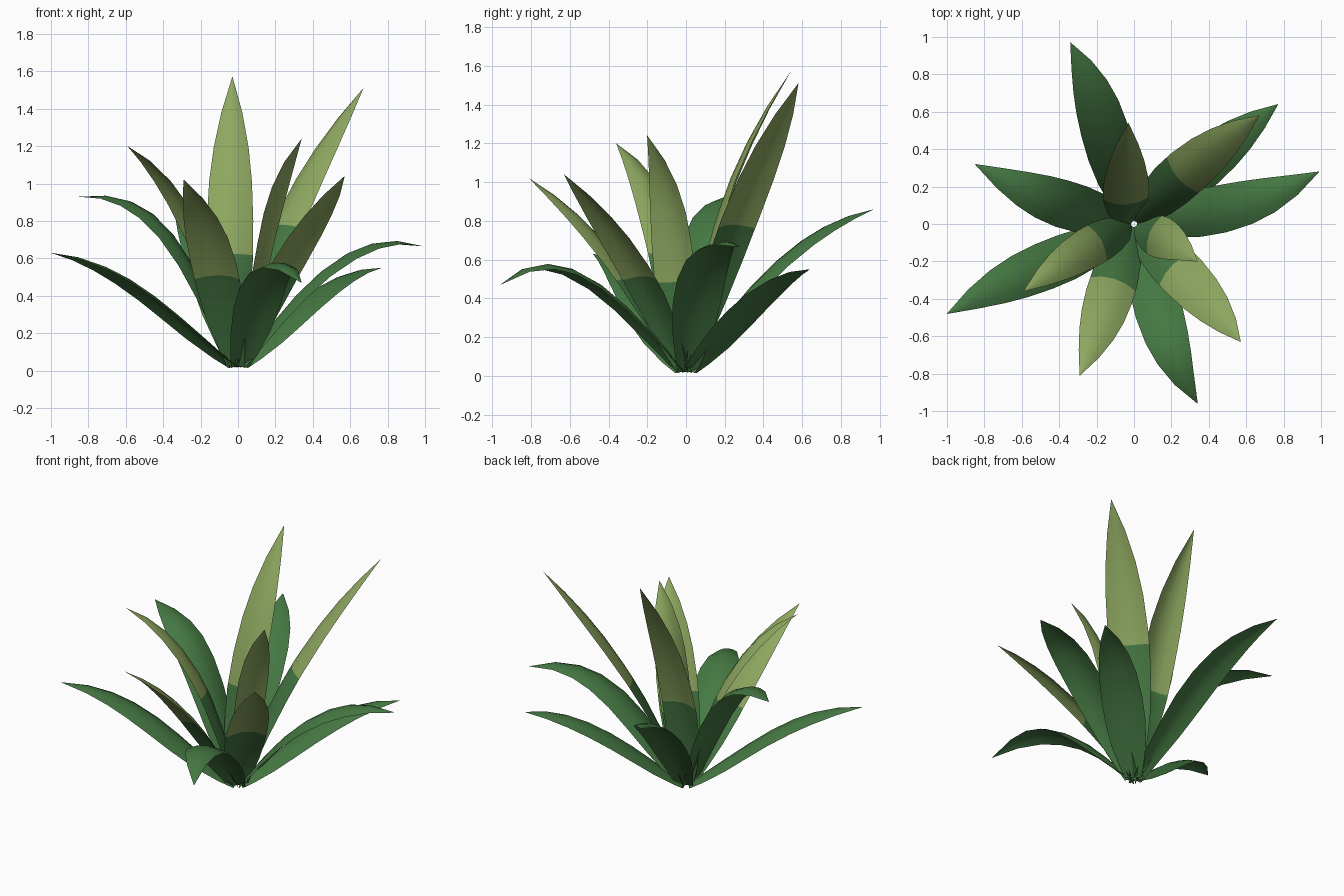
import bpy
from mathutils import Vector

if "Cube" in bpy.data.objects:
    bpy.data.objects.remove(bpy.data.objects["Cube"])


def material(name, rgb):
    m = bpy.data.materials.new(name)
    m.diffuse_color = (*rgb, 1.0)
    m.use_nodes = True
    m.node_tree.nodes["Principled BSDF"].inputs["Base Color"].default_value = m.diffuse_color
    return m


GREEN = material("deep green", (0.060, 0.190, 0.056))
LIME = material("pale green", (0.270, 0.390, 0.118))

# Half-width along the leaf: (position, half width)
WIDTH = [(0, .05), (.08, .075), (.22, .11), (.36, .126), (.5, .128), (.64, .118),
         (.76, .096), (.88, .058), (1, .001)]
ACROSS = (-1, -.5, 0, .5, 1)
FOLD = -.28


def half_width(t):
    for (a, wa), (b, wb) in zip(WIDTH, WIDTH[1:]):
        if t <= b:
            return wa + (wb - wa) * (t - a) / (b - a)
    return .001


def spine(p, t):
    # Cubic through four points at t = 0, 1/3, 2/3, 1
    total = Vector((0, 0, 0))
    for i in range(4):
        w = 1.0
        for j in range(4):
            if j != i:
                w *= (3 * t - j) / (i - j)
        total += p[i] * w
    return total


def leaf(name, mid1, mid2, tip, split=None, wide=1.0):
    out = Vector((mid1[0], mid1[1], 0)).normalized()
    base = out * .02 + Vector((0, 0, .02))
    p = [base, Vector(mid1), Vector(mid2), Vector(tip)]
    stations = sorted({w[0] for w in WIDTH} | ({split} if split else set()))
    verts, faces, mats = [], [], []
    n = len(ACROSS)
    for r, t in enumerate(stations):
        tangent = (spine(p, t + .01) - spine(p, t - .01)).normalized()
        side = tangent.cross(Vector((0, 0, 1))).normalized()
        up = side.cross(tangent)
        hw = half_width(t) * wide
        for u in ACROSS:                      # gently arched cross-section
            v = spine(p, t) + side * u * hw + up * (u * u - .4) * hw * FOLD
            v.z = max(v.z, 0)
            verts.append(v)
        if r:
            for c in range(n - 1):
                a = (r - 1) * n + c
                faces.append((a, a + 1, a + n + 1, a + n))
                mats.append(1 if split and t > split + 1e-5 else 0)
    me = bpy.data.meshes.new(name)
    me.from_pydata(verts, [], faces)
    me.materials.append(GREEN)
    me.materials.append(LIME)
    for poly, m in zip(me.polygons, mats):
        poly.material_index = m
        poly.use_smooth = True
    me.update()
    bpy.context.collection.objects.link(bpy.data.objects.new(name, me))


# Outer arching leaves, plain green
OUTER = [
    ((-.11, .33, .43), (-.20, .64, .71), (-.34, .97, .86)),
    ((-.25, .07, .54), (-.50, .15, .85), (-.85, .32, .93)),
    ((-.32, -.16, .27), (-.63, -.29, .50), (-1.0, -.48, .63)),
    ((.09, -.30, .33), (.18, -.62, .55), (.34, -.96, .47)),
    ((.30, .05, .37), (.62, .12, .63), (.99, .28, .665)),
    ((.23, .20, .24), (.48, .41, .45), (.77, .64, .55)),
]
for i, pts in enumerate(OUTER):
    leaf(f"outer_leaf_{i + 1}", *pts)

# Inner upright leaves with pale upper parts
INNER = [
    ((-.04, .10, .55), (-.04, .26, 1.06), (-.03, .54, 1.57), .38, .97),
    ((.17, .18, .58), (.39, .37, 1.07), (.67, .58, 1.51), .46, 1.0),
    ((-.14, -.07, .52), (-.33, -.18, .93), (-.59, -.36, 1.20), .42, .85),
    ((.09, -.05, .46), (.18, -.09, .88), (.34, -.20, 1.24), .35, .88),
    ((.16, -.17, .40), (.36, -.38, .75), (.57, -.63, 1.04), .43, 1.0),
    ((-.09, -.25, .42), (-.17, -.50, .75), (-.29, -.81, 1.02), .41, 1.0),
]
for i, pts in enumerate(INNER):
    leaf(f"inner_leaf_{i + 1}", *pts)
